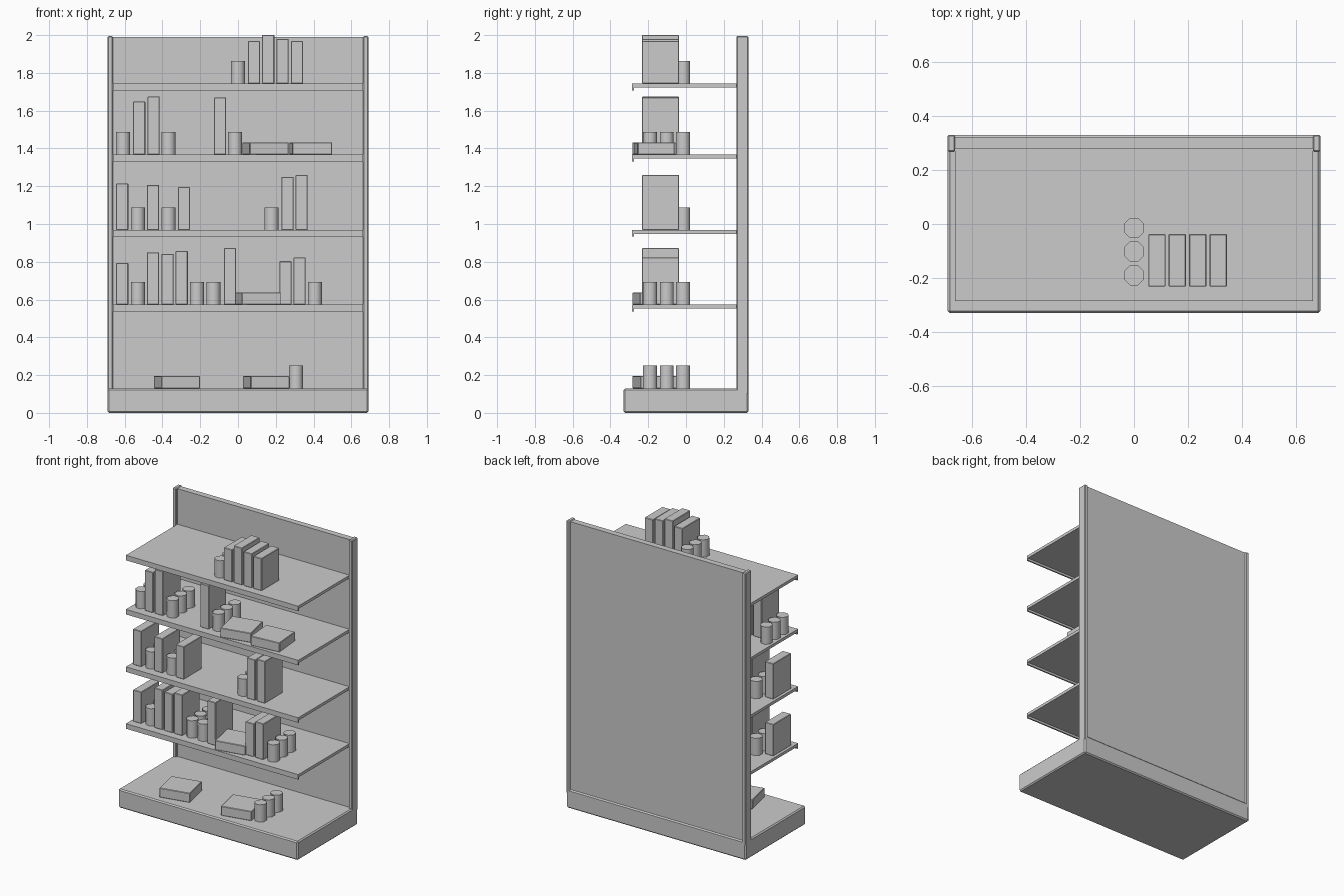
import bpy, bmesh
from math import radians
from mathutils import Matrix

if "Cube" in bpy.data.objects:
    bpy.data.objects.remove(bpy.data.objects["Cube"])

grey = bpy.data.materials.new("shelf_grey")
grey.diffuse_color = (0.6, 0.6, 0.6, 1)
grey.use_nodes = True
grey.node_tree.nodes["Principled BSDF"].inputs["Base Color"].default_value = grey.diffuse_color


def finish(name, bm, bevel=0.0, smooth=False):
    me = bpy.data.meshes.new(name)
    bm.to_mesh(me)
    bm.free()
    me.materials.append(grey)
    ob = bpy.data.objects.new(name, me)
    bpy.context.collection.objects.link(ob)
    if bevel:
        mod = ob.modifiers.new("edge", 'BEVEL')
        mod.width = bevel
        mod.segments = 1
    if smooth:
        bpy.ops.object.select_all(action='DESELECT')
        ob.select_set(True)
        bpy.context.view_layer.objects.active = ob
        bpy.ops.object.shade_smooth_by_angle(angle=radians(50))
    return ob


def box(name, x, y, z, bevel=0.0, turn=0.0):
    """Box from (min, max) pairs, optionally turned about its own centre."""
    bm = bmesh.new()
    centre = [(a + b) / 2 for a, b in (x, y, z)]
    size = [b - a for a, b in (x, y, z)]
    m = (Matrix.Translation(centre) @ Matrix.Rotation(radians(turn), 4, 'Z')
         @ Matrix.Diagonal((*size, 1)))
    bmesh.ops.create_cube(bm, size=1, matrix=m)
    return finish(name, bm, bevel)


def can_row(x, z):
    """Three cans standing one behind another."""
    for y in (-0.19, -0.102, -0.015):
        bm = bmesh.new()
        m = (Matrix.Translation((x, y, z + 0.06))
             @ Matrix.Rotation(radians(22.5), 4, 'Z'))
        bmesh.ops.create_cone(bm, cap_ends=True, segments=8, radius1=0.04,
                              radius2=0.04, depth=0.12, matrix=m)
        finish("can", bm, smooth=True)


def upright_box(x, z, top):
    box("upright_box", (x - 0.032, x + 0.032), (-0.232, -0.037), (z, top), 0.003)


def flat_box(x, z, turn=12):
    box("flat_box", (x - 0.105, x + 0.105), (-0.265, -0.07), (z, z + 0.065),
        0.003, turn)


# Frame: plinth, recessed back panel, side posts
box("base", (-0.69, 0.69), (-0.33, 0.33), (0, 0.13), 0.008)
box("back_panel", (-0.67, 0.67), (0.28, 0.322), (0.11, 1.99))
for s in (-1, 1):
    xs = sorted((s * 0.662, s * 0.69))
    box("side_post", xs, (0.267, 0.33), (0.1, 1.995), 0.005)

# Shelf boards with a turned-down front lip
shelf_tops = (0.573, 0.968, 1.367, 1.743)
for z in shelf_tops:
    box("shelf", (-0.662, 0.662), (-0.275, 0.285), (z - 0.02, z))
    box("shelf_lip", (-0.662, 0.662), (-0.285, -0.275), (z - 0.035, z))

# Goods on each level: cans (x), upright boxes (x, top), flat boxes (x, turn)
levels = [
    (0.13, [0.307], [], [(-0.323, 12), (0.15, 12)]),
    (shelf_tops[0], [-0.53, -0.217, -0.13, 0.407],
     [(-0.613, 0.793), (-0.45, 0.85), (-0.373, 0.842), (-0.298, 0.857),
      (-0.042, 0.872), (0.251, 0.803), (0.326, 0.823)], [(0.105, 11)]),
    (shelf_tops[1], [-0.53, -0.368, 0.178],
     [(-0.613, 1.215), (-0.45, 1.207), (-0.286, 1.195), (0.262, 1.25),
      (0.337, 1.26)], []),
    (shelf_tops[2], [-0.608, -0.368, -0.015],
     [(-0.523, 1.648), (-0.447, 1.675), (-0.095, 1.67)],
     [(0.145, 12), (0.385, 5)]),
    (shelf_tops[3], [0.0],
     [(0.085, 1.968), (0.16, 2.0), (0.236, 1.98), (0.312, 1.968)], []),
]
for z, cans, uprights, flats in levels:
    for x in cans:
        can_row(x, z)
    for x, top in uprights:
        upright_box(x, z, top)
    for x, turn in flats:
        flat_box(x, z, turn)
